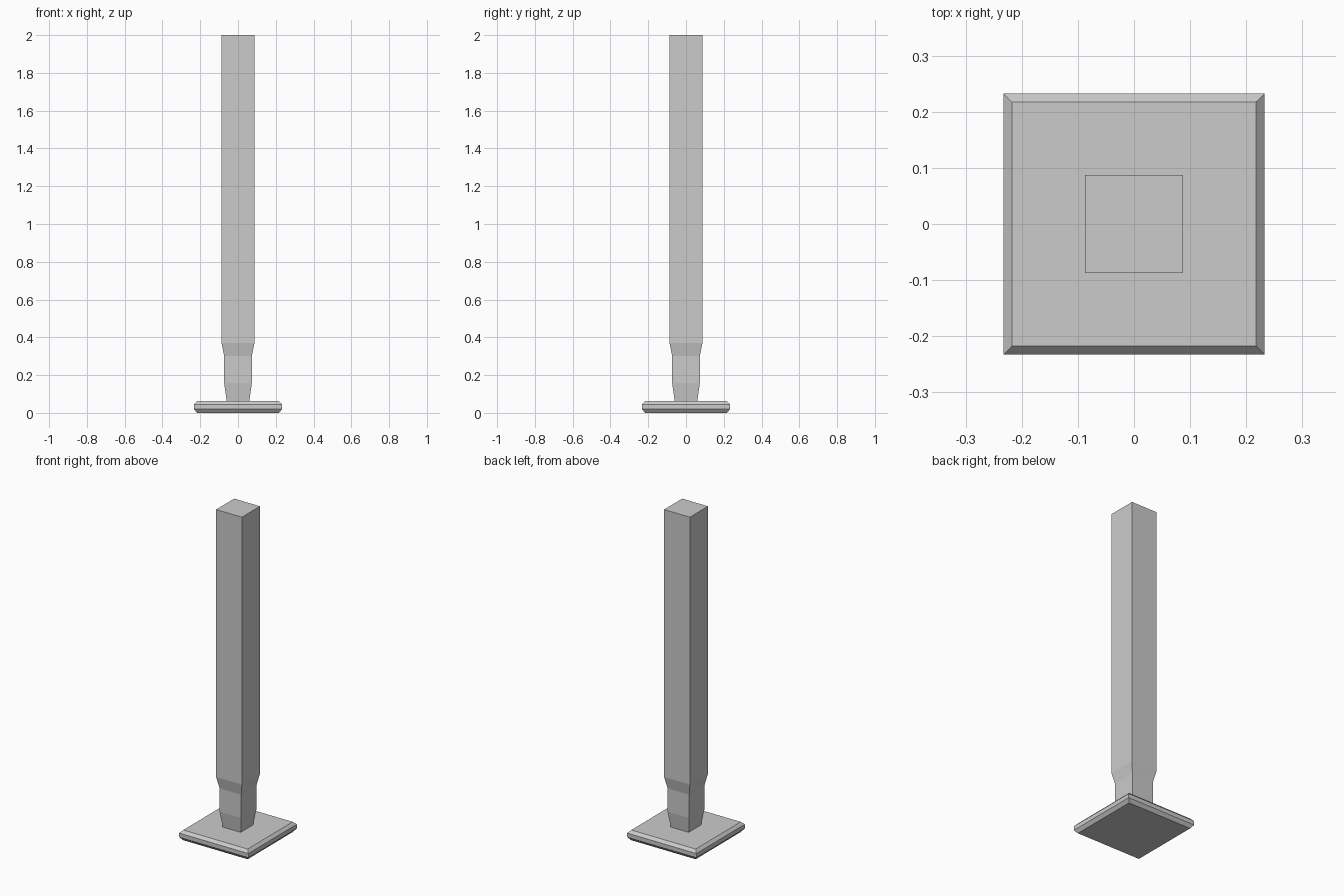
import bpy, bmesh

if "Cube" in bpy.data.objects:
    bpy.data.objects.remove(bpy.data.objects["Cube"])


def square_loft(name, profile):
    """Stack square rings given as (half_width, z) and skin them, capped at both ends."""
    bm = bmesh.new()
    rings = [[bm.verts.new((sx * r, sy * r, z))
              for sx, sy in ((-1, -1), (1, -1), (1, 1), (-1, 1))]
             for r, z in profile]
    for low, high in zip(rings, rings[1:]):
        for i in range(4):
            j = (i + 1) % 4
            bm.faces.new((low[i], low[j], high[j], high[i]))
    bm.faces.new(rings[0][::-1])
    bm.faces.new(rings[-1])
    mesh = bpy.data.meshes.new(name)
    bm.to_mesh(mesh)
    bm.free()
    obj = bpy.data.objects.new(name, mesh)
    bpy.context.collection.objects.link(obj)
    return obj


# Square foot plate with chamfered upper and lower rims
square_loft("foot_plate", [(0.217, 0), (0.233, 0.02), (0.233, 0.045), (0.217, 0.062)])

# Square post: flared ankle, narrow neck, then the wide shaft
square_loft("post", [(0.06, 0.06), (0.073, 0.157), (0.073, 0.30),
                     (0.087, 0.37), (0.087, 2.0)])
